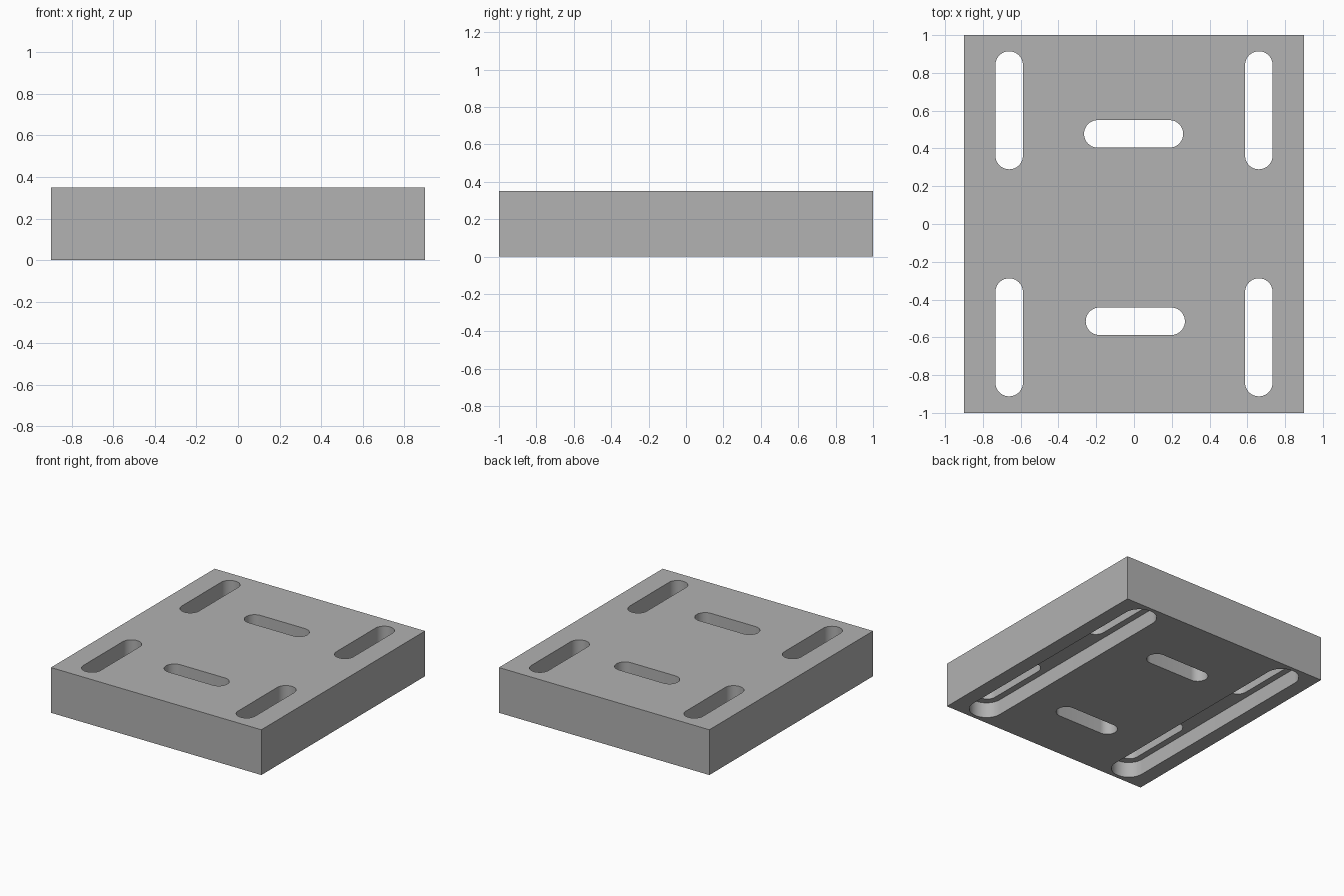
import bpy
import bmesh
import math

default = bpy.data.objects.get("Cube")
if default:
    bpy.data.objects.remove(default, do_unlink=True)

WIDTH, LENGTH, HEIGHT = 1.8, 2.0, 0.35
SLOT_RADIUS = 0.073
GROOVE_RADIUS, GROOVE_DEPTH = 0.123, 0.12
SIDE_X = 0.661
ARC_STEPS = 20

grey = bpy.data.materials.new("plain grey")
grey.use_nodes = True
colour = (0.445, 0.445, 0.445, 1)
grey.diffuse_color = colour
grey.node_tree.nodes["Principled BSDF"].inputs["Base Color"].default_value = colour


def add_object(name, bm):
    bmesh.ops.recalc_face_normals(bm, faces=bm.faces)
    mesh = bpy.data.meshes.new(name)
    bm.to_mesh(mesh)
    bm.free()
    mesh.materials.append(grey)
    obj = bpy.data.objects.new(name, mesh)
    bpy.context.collection.objects.link(obj)
    return obj


def slot_cutter(name, x, y, length, radius, along_y, z0, z1):
    """Round-ended prism, centred on x, y and running along x or y."""
    bm = bmesh.new()
    straight = length / 2 - radius
    ring = []
    for side in (1, -1):
        for i in range(ARC_STEPS + 1):
            a = math.pi * (i / ARC_STEPS - 0.5)
            u = side * (straight + radius * math.cos(a))
            v = side * radius * math.sin(a)
            px, py = (-v, u) if along_y else (u, v)
            ring.append(bm.verts.new((x + px, y + py, z0)))
    base = bm.faces.new(ring)
    extruded = bmesh.ops.extrude_face_region(bm, geom=[base])["geom"]
    top = [g for g in extruded if isinstance(g, bmesh.types.BMVert)]
    bmesh.ops.translate(bm, verts=top, vec=(0, 0, z1 - z0))
    cutter = add_object(name, bm)
    cutter.hide_render = True
    return cutter


# Solid block
bm = bmesh.new()
bmesh.ops.create_cube(bm, size=1)
bmesh.ops.scale(bm, vec=(WIDTH, LENGTH, HEIGHT), verts=bm.verts)
bmesh.ops.translate(bm, vec=(0, 0, HEIGHT / 2), verts=bm.verts)
plate = add_object("slotted_plate", bm)

cutters = []
through = (-0.1, HEIGHT + 0.1)

# Long grooves underneath and the side slots opening into them
for side, x in (("left", SIDE_X), ("right", -SIDE_X)):
    cutters.append(slot_cutter(side + "_groove_cutter", x, 0, 1.94, GROOVE_RADIUS,
                               True, -0.1, GROOVE_DEPTH))
    for end, y in (("front", -0.6), ("back", 0.602)):
        cutters.append(slot_cutter(f"{side}_{end}_slot_cutter", x, y, 0.625,
                                   SLOT_RADIUS, True, *through))

# Crosswise middle slots
for end, x, y in (("front", 0.007, -0.515), ("back", -0.002, 0.477)):
    cutters.append(slot_cutter(end + "_middle_slot_cutter", x, y, 0.525,
                               SLOT_RADIUS, False, *through))

# Cut every opening, then discard the cutters
bpy.ops.object.select_all(action="DESELECT")
plate.select_set(True)
bpy.context.view_layer.objects.active = plate
for cutter in cutters:
    mod = plate.modifiers.new(cutter.name, "BOOLEAN")
    mod.operation = "DIFFERENCE"
    mod.solver = "EXACT"
    mod.object = cutter
    bpy.ops.object.modifier_apply(modifier=mod.name)
for cutter in cutters:
    bpy.data.objects.remove(cutter, do_unlink=True)

bpy.ops.object.shade_smooth_by_angle(angle=math.radians(30))
